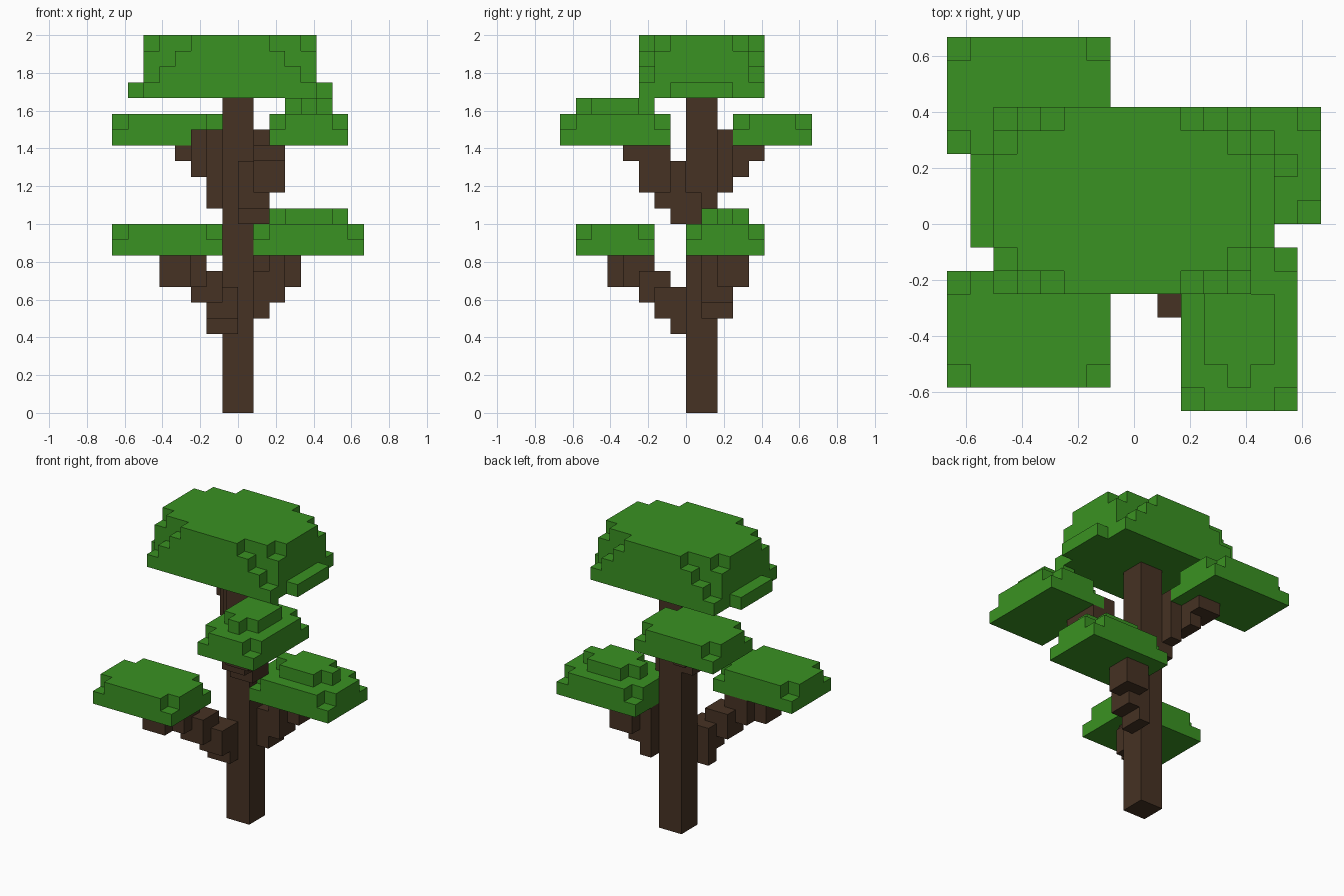
import bpy, bmesh
from mathutils import Vector

if "Cube" in bpy.data.objects:
    bpy.data.objects.remove(bpy.data.objects["Cube"], do_unlink=True)

U = 1 / 12  # size of one block


def material(name, rgb):
    m = bpy.data.materials.new(name)
    m.use_nodes = True
    m.diffuse_color = (*rgb, 1)
    bsdf = m.node_tree.nodes["Principled BSDF"]
    bsdf.inputs["Base Color"].default_value = (*rgb, 1)
    bsdf.inputs["Roughness"].default_value = 0.9
    return m


LEAF = material("leaf green", (0.042, 0.287, 0.016))
BARK = material("bark brown", (0.061, 0.032, 0.017))


def cells(*boxes):
    """Block cells covered by boxes (x0, x1, y0, y1, z0, z1)."""
    return {(x, y, z) for x0, x1, y0, y1, z0, z1 in boxes
            for x in range(x0, x1) for y in range(y0, y1) for z in range(z0, z1)}


def blocks(name, filled, mat):
    """One flat-faced shell around the filled cells."""
    bm = bmesh.new()
    for c in filled:
        for axis in range(3):
            for side in (0, 1):
                near = list(c)
                near[axis] += 2 * side - 1
                if tuple(near) in filled:
                    continue
                quad = []
                for a, b in ((0, 0), (1, 0), (1, 1), (0, 1)):
                    p = Vector(c)
                    p[axis] += side
                    p[(axis + 1) % 3] += a
                    p[(axis + 2) % 3] += b
                    quad.append(bm.verts.new(p * U))
                bm.faces.new(quad if side else quad[::-1])
    bmesh.ops.remove_doubles(bm, verts=bm.verts, dist=1e-4)
    bmesh.ops.dissolve_limit(bm, angle_limit=0.01, verts=bm.verts, edges=bm.edges)
    me = bpy.data.meshes.new(name)
    bm.to_mesh(me)
    bm.free()
    me.materials.append(mat)
    bpy.context.collection.objects.link(bpy.data.objects.new(name, me))


def notched(x0, x1, y0, y1, z0, z1):
    """Boxes for a slab with its four corner blocks cut away."""
    return [(x0 + 1, x1 - 1, y0, y1, z0, z1), (x0, x1, y0 + 1, y1 - 1, z0, z1)]


def leaf_pad(name, x0, x1, y0, y1, z, cap=False):
    boxes = [(x0, x1, y0, y1, z, z + 1)] + notched(x0, x1, y0, y1, z + 1, z + 2)
    if cap:
        boxes += notched(x0 + 1, x1 - 1, y0 + 1, y1 - 1, z + 2, z + 3)
    blocks(name, cells(*boxes), LEAF)


# Trunk
trunk = cells((-1, 1, 0, 2, 0, 20))
blocks("trunk", trunk, BARK)

# Branches, each a stair of blocks climbing away from the trunk
branches = {
    "lower_front_branch": [(-2, 0, -1, 0, 5, 8), (-2, 0, -2, -1, 6, 8), (-3, -1, -2, -1, 7, 9),
                           (-3, -1, -3, -2, 7, 9), (-4, -2, -4, -2, 8, 10),
                           (-5, -3, -5, -3, 8, 10)],
    "lower_back_branch": [(1, 2, 1, 3, 6, 9), (2, 3, 1, 3, 7, 10),
                          (1, 2, 2, 3, 8, 10), (2, 4, 2, 4, 8, 10)],
    "upper_front_branch": [(0, 2, -1, 1, 12, 14), (0, 2, -2, 0, 13, 16),
                           (1, 3, -3, -1, 14, 17), (1, 2, -3, -1, 17, 18),
                           (1, 3, -4, -2, 16, 17)],
    "upper_back_branch": [(-2, -1, 1, 2, 13, 16), (-2, -1, 1, 3, 14, 18),
                          (-3, -1, 2, 3, 15, 18), (-3, -2, 3, 4, 15, 17),
                          (-4, -2, 3, 5, 16, 17)],
}
for name, boxes in branches.items():
    blocks(name, cells(*boxes) - trunk, BARK)

# Leaf pads on the branches
leaf_pad("lower_front_leaves", -8, -1, -7, -2, 10)
leaf_pad("lower_back_leaves", 1, 8, 0, 5, 10, cap=True)
leaf_pad("upper_front_leaves", 2, 7, -8, -1, 17, cap=True)
leaf_pad("upper_back_leaves", -8, -1, 3, 8, 17)

# Crown: front and back rows narrow by one block per layer, ledges at the sides
crown = [(-6, 5, -1, 3, 20, 24), (-6, 5, -2, 4, 20, 23), (-5, 4, -2, 4, 23, 24),
         (-7, 6, -1, 3, 20, 21)]
for i in range(4):
    for y in (-3, 4):
        crown.append((-6 + i, 5 - i, y, y + 1, 20 + i, 21 + i))
blocks("crown_leaves", cells(*crown), LEAF)
